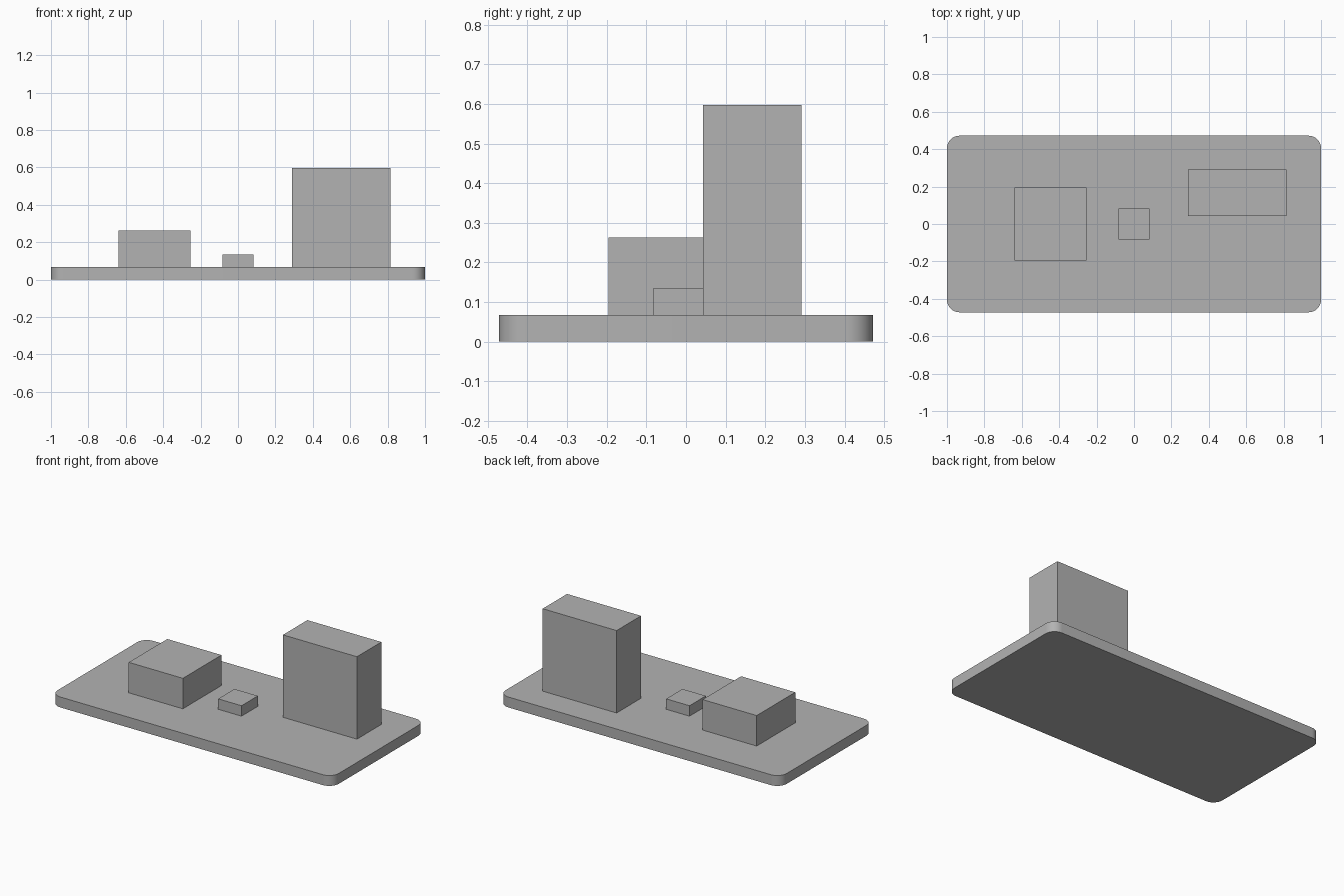
import bpy
import bmesh

cube = bpy.data.objects.get("Cube")
if cube:
    bpy.data.objects.remove(cube, do_unlink=True)

grey = bpy.data.materials.new("plain_grey")
grey.use_nodes = True
grey.diffuse_color = (0.45, 0.45, 0.45, 1)
grey.node_tree.nodes["Principled BSDF"].inputs["Base Color"].default_value = grey.diffuse_color

THICKNESS = 0.067


def box(name, low, high, corner_radius=0):
    """Box between two corners, optionally with rounded upright edges."""
    bm = bmesh.new()
    bmesh.ops.create_cube(bm, size=1)
    for v in bm.verts:
        v.co = [l if c < 0 else h for c, l, h in zip(v.co, low, high)]
    if corner_radius:
        upright = [e for e in bm.edges
                   if abs(e.verts[0].co.z - e.verts[1].co.z) > 0.001]
        bmesh.ops.bevel(bm, geom=upright, offset=corner_radius, segments=10,
                        profile=0.5, affect='EDGES')
    mesh = bpy.data.meshes.new(name)
    bm.to_mesh(mesh)
    bm.free()
    mesh.materials.append(grey)
    obj = bpy.data.objects.new(name, mesh)
    bpy.context.collection.objects.link(obj)
    return obj


# Base plate with smooth rounded corners
plate = box("base_plate", (-1, -0.472, 0), (1, 0.472, THICKNESS), 0.067)
bpy.ops.object.select_all(action='DESELECT')
plate.select_set(True)
bpy.context.view_layer.objects.active = plate
bpy.ops.object.shade_smooth_by_angle()

# Blocks standing on the plate
box("low_block", (-0.64, -0.196, THICKNESS), (-0.255, 0.196, 0.263))
box("small_block", (-0.083, -0.083, THICKNESS), (0.083, 0.083, 0.134))
box("tall_block", (0.29, 0.043, THICKNESS), (0.816, 0.291, 0.597))
